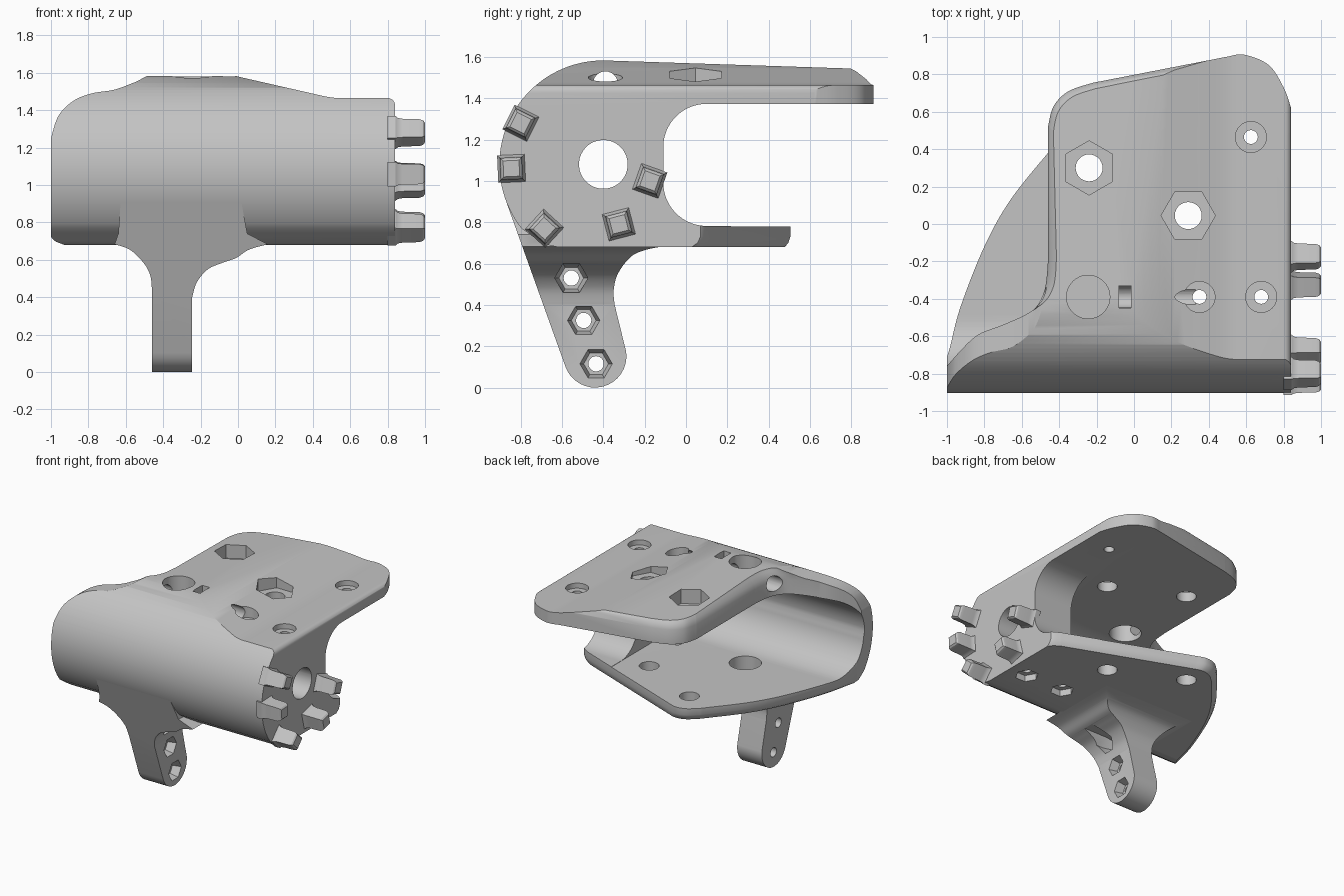
import bpy, bmesh, math

if "Cube" in bpy.data.objects:
    bpy.data.objects.remove(bpy.data.objects["Cube"])

grey = bpy.data.materials.new("plain grey")
grey.use_nodes = True
grey.diffuse_color = (0.55, 0.55, 0.55, 1)
grey.node_tree.nodes["Principled BSDF"].inputs["Base Color"].default_value = (0.55, 0.55, 0.55, 1)
SEAM = 1.1


def arc(cx, cy, r, a0, a1, n=16):
    steps = [math.radians(a0 + (a1 - a0) * i / n) for i in range(n + 1)]
    return [(cx + r * math.cos(a), cy + r * math.sin(a)) for a in steps]


def circle(cx, cy, r, n=40, turn=0):
    return arc(cx, cy, r, turn, turn + 360, n)[:-1]


def smooth(pts, n=8):
    """Spline through a few points."""
    p = [pts[0]] + pts + [pts[-1]]
    out = []
    for a, b, c, d in zip(p, p[1:], p[2:], p[3:]):
        for i in range(n):
            t = i / n
            out.append(tuple(0.5 * (2 * q + (r - o) * t + (2 * o - 5 * q + 4 * r - s) * t * t
                                    + (3 * q - o - 3 * r + s) * t ** 3)
                             for o, q, r, s in zip(a, b, c, d)))
    return out + [pts[-1]]


def loft(name, axis, outline, levels, centre=(0, 0)):
    """Stack scaled copies of an outline along an axis; levels are (position, scale)."""
    bm = bmesh.new()
    rings = []
    for h, s in levels:
        ring = []
        for u, v in outline:
            u, v = centre[0] + (u - centre[0]) * s, centre[1] + (v - centre[1]) * s
            ring.append(bm.verts.new({"x": (h, u, v), "y": (u, h, v), "z": (u, v, h)}[axis]))
        rings.append(ring)
    for lo, hi in zip(rings, rings[1:]):
        for i in range(len(lo)):
            bm.faces.new((lo[i - 1], lo[i], hi[i], hi[i - 1]))
    bm.faces.new(list(reversed(rings[0])))
    bm.faces.new(rings[-1])
    # Sides and caps are wound alike, so one volume test settles the direction
    bmesh.ops.triangulate(bm, faces=[f for f in bm.faces if len(f.verts) > 4])
    if bm.calc_volume(signed=True) < 0:
        bmesh.ops.reverse_faces(bm, faces=bm.faces)
    mesh = bpy.data.meshes.new(name)
    bm.to_mesh(mesh)
    bm.free()
    mesh.materials.append(grey)
    ob = bpy.data.objects.new(name, mesh)
    bpy.context.collection.objects.link(ob)
    return ob


def prism(name, axis, outline, lo, hi):
    return loft(name, axis, outline, [(lo, 1), (hi, 1)])


def combine(ob, other, operation):
    """Apply a boolean and drop the helper."""
    mod = ob.modifiers.new("cut", "BOOLEAN")
    mod.operation, mod.object, mod.solver = operation, other, "EXACT"
    bpy.context.view_layer.update()
    mesh = bpy.data.meshes.new_from_object(ob.evaluated_get(bpy.context.evaluated_depsgraph_get()))
    ob.modifiers.clear()
    ob.data = mesh
    bpy.data.objects.remove(other)


def cut(obs, axis, outline, lo, hi):
    for ob in obs:
        combine(ob, prism("cutter", axis, outline, lo, hi), "DIFFERENCE")


# Side profile, front silhouette with humped roof, and plan outlines of the two plates
side = arc(-0.4, 1.08, 0.503, 90, 218, 40) + [(-0.74, 0.73), (-0.69, 0.695), (-0.62, 0.68),
                                            (1, 0.68), (1, 1.54), (0.76, 1.545)]
roof = smooth([(0.6, 1.465), (0.5, 1.468), (0.35, 1.5), (0.02, 1.575), (-0.1, 1.6), (-0.42, 1.6),
               (-0.55, 1.55), (-0.66, 1.51), (-0.78, 1.49), (-0.88, 1.45), (-0.96, 1.37), (-1, 1.25)])
front = ([(0.84, 0.66)] + arc(0.8, 1.425, 0.04, 0, 90, 6) + roof
         + arc(-0.94, 0.735, 0.06, 180, 260, 8) + [(-0.92, 0.66)])
upper = [(-1.05, -1), (0.88, -1), (0.88, 0.5)] + smooth(
    [(0.84, 0.62), (0.8, 0.73), (0.72, 0.85), (0.59, 0.905), (0.5, 0.895)]) + smooth(
    [(-0.22, 0.755), (-0.35, 0.71), (-0.43, 0.63), (-0.46, 0.52)]) + smooth(
    [(-0.46, -0.2), (-0.48, -0.36), (-0.55, -0.47), (-0.7, -0.54), (-0.83, -0.59), (-0.93, -0.68), (-1.05, -0.82)])
lower = [(-1.05, -1), (0.88, -1)] + smooth([(0.88, 0), (0.84, 0.07), (0.78, 0.11)]) + smooth(
    [(-0.18, 0.48), (-0.26, 0.505), (-0.34, 0.49), (-0.41, 0.435), (-0.46, 0.38),
     (-0.66, 0.13), (-0.8, -0.12), (-0.93, -0.45), (-0.99, -0.68), (-1.05, -0.85)])
plans = {
    "upper_shell": (upper, [(SEAM, 1), (1.49, 1), (1.53, 0.98), (1.56, 0.94), (1.65, 0.82)], (0.1, 0)),
    "lower_shell": (lower, [(0.6, 0.9), (0.675, 0.955), (0.70, 0.985), (0.73, 1), (SEAM, 1)], (0.3, -0.2)),
}
shells = []
for name, plan in plans.items():
    shell = prism(name, "x", side, -1.2, 1.2)
    combine(shell, prism("silhouette", "y", front, -1.3, 1.3), "INTERSECT")
    combine(shell, loft("plan", "z", *plan), "INTERSECT")
    shells.append(shell)
top, bottom = shells

# Hollow between the plates, and the shallower notch in the thick end wall
cut(shells, "x", [(1.2, 0.78), (1.2, 1.375)] + arc(-0.5, 1.075, 0.3, 90, 180)
    + arc(-0.5, 1.07, 0.29, 180, 270)[1:], -1.3, 0.5)
cut(shells, "x", [(1.3, 0.782), (1.3, 1.373)] + arc(0.1, 1.163, 0.21, 90, 180)
    + arc(0.1, 0.992, 0.21, 180, 270), 0.45, 1.3)

# Hanging leg with flared root
leg_side = [(-0.1, 0.7), (-0.7, 0.72), (-0.8, 0.82), (-0.87, 0.9)] + arc(-0.44, 0.152, 0.152, 199, 368) + smooth(
    [(-0.345, 0.40), (-0.35, 0.47), (-0.33, 0.55), (-0.27, 0.63), (-0.2, 0.665), (-0.1, 0.685)])
leg = prism("leg", "x", leg_side, -0.9, 0.5)
flare = [(-0.46, -0.02), (-0.245, -0.02)] + smooth(
    [(-0.245, 0.4), (-0.22, 0.48), (-0.16, 0.55), (-0.08, 0.585), (-0.01, 0.61), (0.06, 0.655), (0.16, 0.683)]) + [
    (0.05, 0.74), (0, 1), (-0.62, 1), (-0.64, 0.74)] + smooth(
    [(-0.66, 0.683), (-0.58, 0.655), (-0.51, 0.59), (-0.47, 0.52), (-0.46, 0.44)])
combine(leg, prism("flare", "y", flare, -1, 0.2), "INTERSECT")

# Leg bolt holes with tapered hexagonal nut pockets
for y, z in ((-0.555, 0.53), (-0.495, 0.325), (-0.435, 0.115)):
    cut([leg], "x", circle(y, z, 0.037, 24), -0.9, 0.3)
    combine(leg, loft("pocket", "x", circle(y, z, 0.08, 6), [(-0.31, 0.75), (-0.24, 1), (0.2, 1)], (y, z)),
            "DIFFERENCE")

# Axle hole through the end wall
cut(shells, "x", circle(-0.4, 1.08, 0.118, 40, 3), 0.4, 1)

# Plate bolts: hexagonal pockets on top, matching holes below
for x, y, turn in ((-0.24, 0.3, 30), (0.29, 0.045, 0)):
    cut([top], "z", circle(x, y, 0.072, 28), 1.2, 1.7)
    cut([top], "z", circle(x, y, 0.145, 6, turn), 1.45, 1.7)
    cut([bottom], "z", circle(x, y, 0.072, 28), 0.5, 1)

# Counterbored screws; the front pair run down to nut pockets underneath
for x, y, through in ((0.625, 0.465, False), (0.35, -0.39, True), (0.68, -0.39, True)):
    cut(shells if through else [top], "z", circle(x, y, 0.037, 24), 0.5 if through else 1.3, 1.7)
    cut([top], "z", circle(x, y, 0.083, 32), 1.425, 1.7)
    if through:
        cut([bottom], "z", circle(x, y, 0.085, 6), 0.5, 0.73)

# Large access hole, slot and sideways channel
cut([top, bottom, leg], "z", circle(-0.245, -0.39, 0.116), 0.65, 1.7)
cut([top], "z", [(-0.08, -0.45), (-0.015, -0.45), (-0.015, -0.33), (-0.08, -0.33)], 1.45, 1.7)
cut([top], "x", circle(-0.39, 1.47, 0.06, 24), -0.75, 0.33)

# Open the seam and weld both shells into one body
bm = bmesh.new()
for shell in shells:
    bm.from_mesh(shell.data)
bmesh.ops.delete(bm, geom=[f for f in bm.faces if all(abs(v.co.z - SEAM) < 1e-4 for v in f.verts)],
                 context="FACES")
bmesh.ops.remove_doubles(bm, verts=bm.verts, dist=1e-4)
bm.to_mesh(top.data)
bm.free()
top.name = "clamp_body"
bpy.data.objects.remove(bottom)
parts = [top, leg]

# Coupling teeth on the end wall
for y, z in ((-0.8, 1.28), (-0.845, 1.06), (-0.685, 0.77), (-0.325, 0.79), (-0.175, 1.0)):
    turn = math.degrees(math.atan2(z - 1.08, y + 0.4)) + 45
    parts.append(loft("coupling_tooth", "x", circle(y, z, 0.078, 4, turn),
                      [(0.8, 1.2), (0.842, 1.2), (0.855, 1.06), (0.88, 1), (0.97, 0.97), (0.99, 0.88), (1, 0.7)],
                      (y, z)))

# Soft shading with crisp edges
for ob in bpy.context.scene.objects:
    ob.select_set(ob in parts)
bpy.context.view_layer.objects.active = top
bpy.ops.object.shade_smooth_by_angle(angle=math.radians(30))
